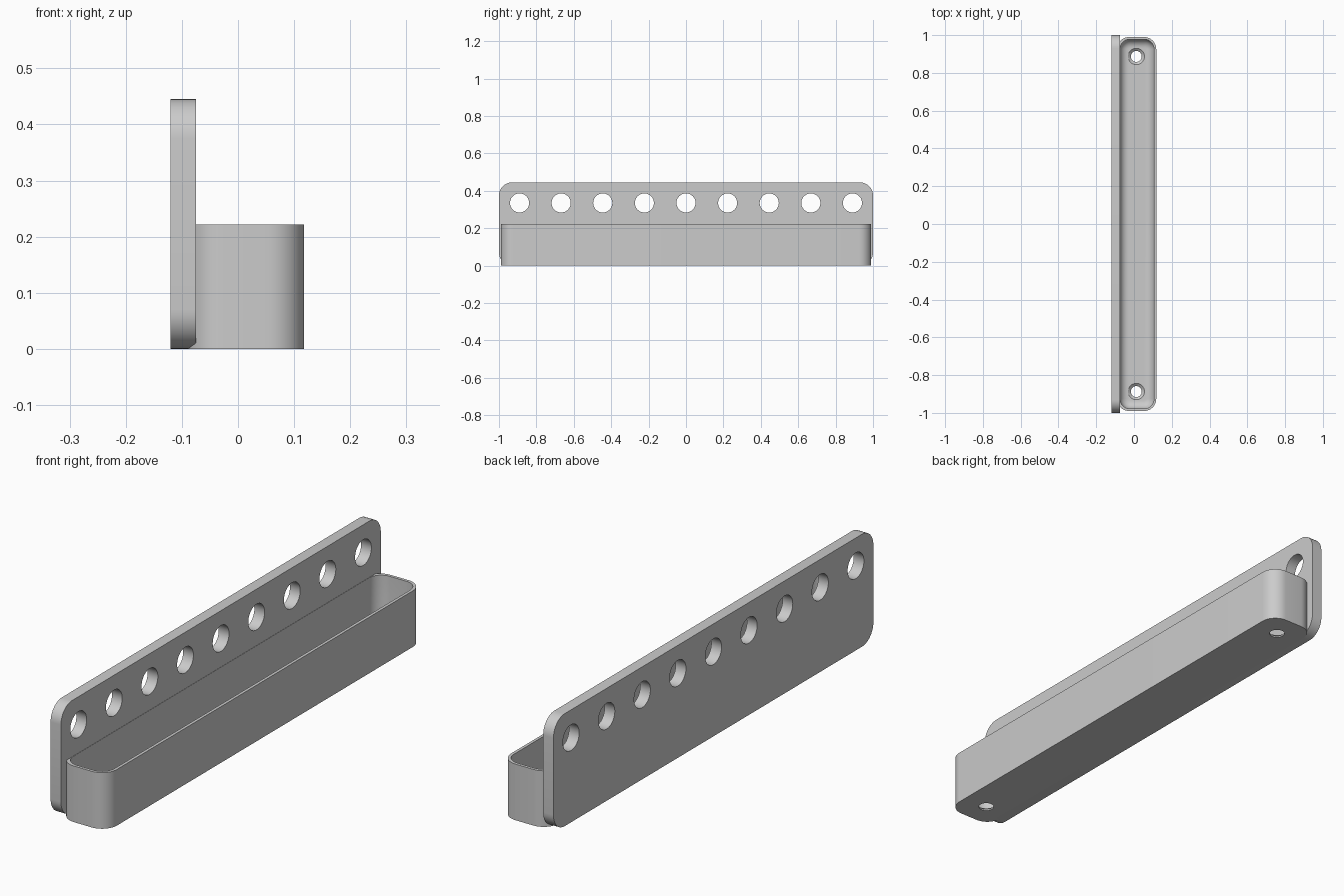
import bpy, bmesh, math
from mathutils import Matrix

cube = bpy.data.objects.get("Cube")
if cube:
    bpy.data.objects.remove(cube, do_unlink=True)

grey = bpy.data.materials.new("plain grey")
grey.diffuse_color = (0.6, 0.6, 0.6, 1)
grey.use_nodes = True
grey.node_tree.nodes["Principled BSDF"].inputs["Base Color"].default_value = (0.6, 0.6, 0.6, 1)


def rounded_rect(x0, x1, y0, y1, r, steps=10):
    """Outline of a rectangle with round corners, counter-clockwise."""
    corners = [(x1 - r, y1 - r), (x0 + r, y1 - r), (x0 + r, y0 + r), (x1 - r, y0 + r)]
    return [(cx + r * math.cos(a), cy + r * math.sin(a))
            for q, (cx, cy) in enumerate(corners)
            for a in [(q + i / steps) * math.pi / 2 for i in range(steps + 1)]]


def circle(cx, cy, r, n=48):
    return [(cx + r * math.cos(i * math.tau / n), cy + r * math.sin(i * math.tau / n))
            for i in range(n)]


def loft(bm, sections):
    """Skin a stack of (outline, z) sections and cap both ends."""
    rings = [[bm.verts.new((x, y, z)) for x, y in pts] for pts, z in sections]
    for a, b in zip(rings, rings[1:]):
        for i in range(len(a)):
            j = (i + 1) % len(a)
            bm.faces.new((a[i], a[j], b[j], b[i]))
    bm.faces.new(rings[0][::-1])
    bm.faces.new(rings[-1])


def make_object(name, bm):
    bmesh.ops.recalc_face_normals(bm, faces=bm.faces)
    mesh = bpy.data.meshes.new(name)
    bm.to_mesh(mesh)
    bm.free()
    mesh.materials.append(grey)
    obj = bpy.data.objects.new(name, mesh)
    bpy.context.collection.objects.link(obj)
    return obj


def cut_and_smooth(obj, cutter):
    mod = obj.modifiers.new("holes", "BOOLEAN")
    mod.operation = "DIFFERENCE"
    mod.solver = "EXACT"
    mod.object = cutter
    bpy.ops.object.select_all(action="DESELECT")
    obj.select_set(True)
    bpy.context.view_layer.objects.active = obj
    bpy.ops.object.modifier_apply(modifier=mod.name)
    bpy.data.objects.remove(cutter, do_unlink=True)
    bpy.ops.object.shade_smooth_by_angle(angle=math.radians(30))


# Maps a profile drawn in (y, z) and lofted along its normal to the x axis
upright = Matrix(((0, 0, 1, 0), (1, 0, 0, 0), (0, 1, 0, 0), (0, 0, 0, 1)))

# Back plate with a row of nine round holes
bm = bmesh.new()
outline = rounded_rect(-1, 1, 0, 0.445, 0.07)
loft(bm, [(outline, -0.12), (outline, -0.075)])
bm.transform(upright)
back_plate = make_object("back_plate", bm)

bm = bmesh.new()
for i in range(-4, 5):
    hole = circle(i * 0.2225, 0.335, 0.051)
    loft(bm, [(hole, -0.2), (hole, 0)])
bm.transform(upright)
cut_and_smooth(back_plate, make_object("plate_hole_cutter", bm))

# Tray: outer wall, rim, inner wall, then a filleted floor
WALL, FLOOR, FILLET, TOP = 0.012, 0.018, 0.045, 0.222
outer = rounded_rect(-0.09, 0.118, -0.99, 0.99, 0.065)


def inner(inset):
    return rounded_rect(-0.074 + inset, 0.118 - WALL - inset,
                        -0.99 + WALL + inset, 0.99 - WALL - inset, 0.053 - inset)


sections = [(outer, 0), (outer, TOP), (inner(0), TOP)]
for i in range(9):
    a = i / 8 * math.pi / 2
    sections.append((inner(FILLET * (1 - math.cos(a))), FLOOR + FILLET * (1 - math.sin(a))))
bm = bmesh.new()
loft(bm, sections)
tray = make_object("tray", bm)

# Countersunk drain holes at both ends of the tray
bm = bmesh.new()
for y in (-0.887, 0.887):
    loft(bm, [(circle(0.012, y, r), z) for r, z in
              ((0.029, -0.02), (0.029, 0.006), (0.047, 0.021))])
cut_and_smooth(tray, make_object("drain_hole_cutter", bm))
